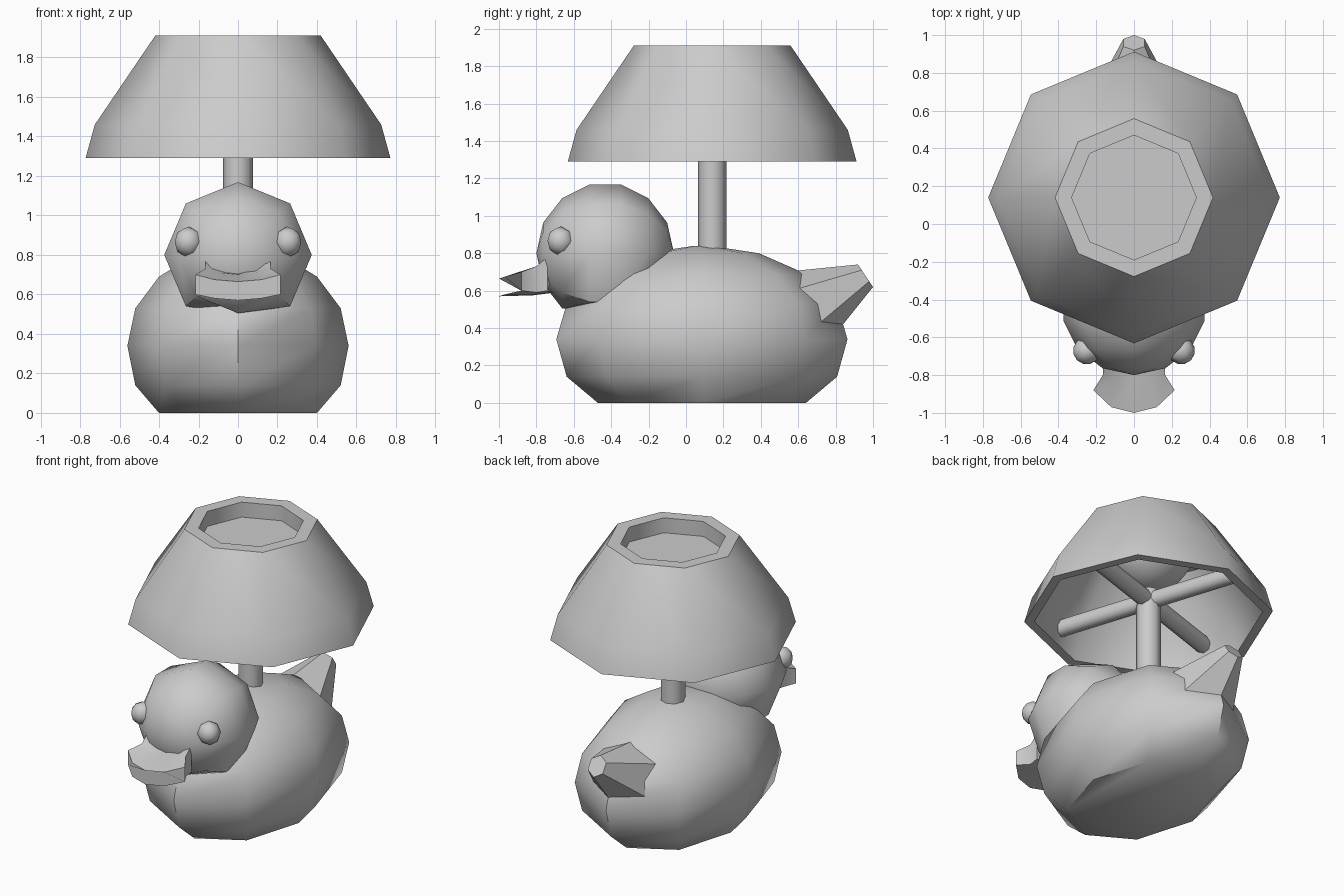
import bpy, bmesh
from math import sin, cos, pi, radians
from mathutils import Vector

cube = bpy.data.objects.get("Cube")
if cube:
    bpy.data.objects.remove(cube, do_unlink=True)

grey = bpy.data.materials.new("plain_grey")
grey.use_nodes = True
colour = (0.6, 0.6, 0.6, 1)
grey.diffuse_color = colour
grey.node_tree.nodes["Principled BSDF"].inputs["Base Color"].default_value = colour


def finish(name, bm, angle=48):
    """Turn a bmesh into a shaded object."""
    bmesh.ops.recalc_face_normals(bm, faces=bm.faces)
    mesh = bpy.data.meshes.new(name)
    bm.to_mesh(mesh)
    bm.free()
    mesh.materials.append(grey)
    ob = bpy.data.objects.new(name, mesh)
    bpy.context.collection.objects.link(ob)
    bpy.ops.object.select_all(action='DESELECT')
    ob.select_set(True)
    bpy.context.view_layer.objects.active = ob
    bpy.ops.object.shade_smooth_by_angle(angle=radians(angle))
    return ob


def loft(name, rings, angle=48):
    """Skin a series of equal rings and cap both ends."""
    bm = bmesh.new()
    loops = [[bm.verts.new(p) for p in ring] for ring in rings]
    n = len(loops[0])
    for a, b in zip(loops, loops[1:]):
        for i in range(n):
            j = (i + 1) % n
            bm.faces.new((a[i], a[j], b[j], b[i]))
    bm.faces.new(loops[0])
    bm.faces.new(loops[-1])
    return finish(name, bm, angle)


def ring(centre, u, v, n=8):
    c, u, v = Vector(centre), Vector(u), Vector(v)
    return [c + u * cos(2 * pi * i / n) + v * sin(2 * pi * i / n) for i in range(n)]


def level_ring(y, z, rx, ry, n=8):
    return ring((0, y, z), (rx, 0, 0), (0, ry, 0), n)


def ball(name, segments, rows, centre, axis, radii):
    """Low-poly sphere whose poles lie along the given axis."""
    bm = bmesh.new()
    bmesh.ops.create_uvsphere(bm, u_segments=segments, v_segments=rows, radius=1)
    turn = Vector(axis).to_track_quat('Z', 'Y')
    for vert in bm.verts:
        p = turn @ vert.co
        vert.co = Vector(centre) + Vector(a * r for a, r in zip(p, radii))
    return bm


# Body: stacked oval rings with a flat base
body = [(0, .40), (.14, .52), (.34, .56), (.53, .52), (.69, .40), (.80, .22), (.84, .03)]
loft("body", [level_ring(.085, z, r, r * 1.39) for z, r in body])

# Tail: tapered six-sided spur
loft("tail", [
    ring((0, .64, .51), (0, -.12, .19), (.24, 0, 0), 6),
    ring((0, .96, .68), (0, -.04, .06), (.065, 0, 0), 6)])

# Head: ball flattened underneath
bm = ball("head", 8, 7, (0, -.432, .80), (0, 1, 0), (.383, .368, .378))
for vert in bm.verts:
    vert.co.z = max(vert.co.z, .505)
finish("head", bm)

# Eyes
for side, label in ((1, "left"), (-1, "right")):
    eye = ball("eye", 8, 6, (side * .25, -.67, .865), (side * .7, -.7, 0), (.073, .073, .078))
    finish(label + "_eye", eye)


# Beak: flared, upturned plate
def beak_row(xs, ys, tops, bottoms):
    def across(zs):
        right = [(x, y, z) for x, y, z in zip(xs, ys, zs)]
        return [(-x, y, z) for x, y, z in right[:0:-1]] + right
    return across(tops) + across(bottoms)[::-1]


loft("beak", [
    beak_row((0, .12, .215), (-1, -.97, -.88), (.665, .675, .70), (.57, .58, .60)),
    beak_row((0, .09, .165), (-.82, -.81, -.80), (.70, .71, .73), (.575, .58, .59)),
    beak_row((0, .09, .165), (-.70, -.72, -.74), (.71, .73, .78), (.59, .59, .60))], 35)

# Post and the four arms that carry the shade
Y = .14
loft("post", [level_ring(Y, z, .077, .077) for z in (.75, 1.46)])
for k in range(4):
    a = radians(18 + 90 * k)
    out, across = Vector((cos(a), sin(a), 0)), Vector((-sin(a), cos(a), 0))
    hub = Vector((0, Y, 1.40))
    loft(f"arm_{k + 1}", [ring(hub + out * d, across * .055, (0, 0, .055))
                          for d in (0, .645)])

# Shade: thick eight-sided shell with a recessed top
profile = [(.33, 1.81), (.33, 1.912), (.418, 1.912), (.725, 1.46), (.772, 1.29),
           (.71, 1.29), (.665, 1.45), (.42, 1.79)]
loft("shade", [level_ring(Y, z, r, r) for r, z in profile])

# Bulb: dome hanging under the shade top
loft("bulb", [level_ring(Y, 1.80 - .3 * sin(t), .3 * cos(t), .3 * cos(t), 12)
              for t in [radians(d) for d in (0, 22, 44, 66, 86)]])
